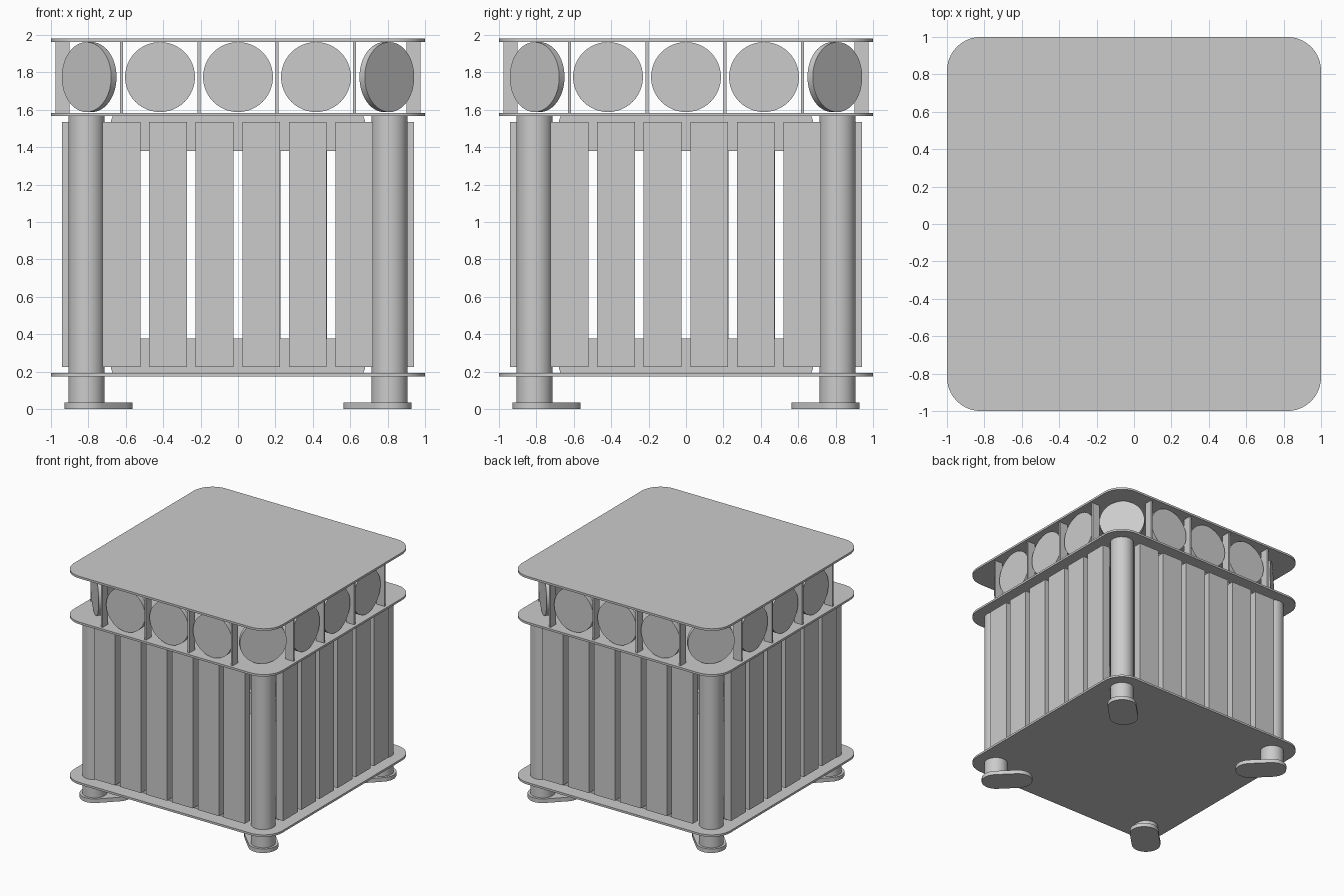
import bpy, bmesh, math
from mathutils import Matrix, Vector

cube = bpy.data.objects.get("Cube")
if cube:
    bpy.data.objects.remove(cube, do_unlink=True)

grey = bpy.data.materials.new("light grey")
grey.use_nodes = True
grey.diffuse_color = (0.6, 0.6, 0.6, 1)
grey.node_tree.nodes["Principled BSDF"].inputs["Base Color"].default_value = (0.6, 0.6, 0.6, 1)


def finish(name, bm, smooth=False):
    bmesh.ops.recalc_face_normals(bm, faces=bm.faces)
    mesh = bpy.data.meshes.new(name)
    bm.to_mesh(mesh)
    bm.free()
    mesh.materials.append(grey)
    ob = bpy.data.objects.new(name, mesh)
    bpy.context.collection.objects.link(ob)
    if smooth:
        bpy.ops.object.select_all(action='DESELECT')
        ob.select_set(True)
        bpy.context.view_layer.objects.active = ob
        bpy.ops.object.shade_smooth_by_angle(angle=math.radians(35))
    return ob


def prism(name, outline, depth, matrix, smooth=False):
    """Extrude a flat outline along local z, then place it."""
    bm = bmesh.new()
    face = bm.faces.new([bm.verts.new((x, y, 0)) for x, y in outline])
    out = bmesh.ops.extrude_face_region(bm, geom=[face])
    new = [v for v in out["geom"] if isinstance(v, bmesh.types.BMVert)]
    bmesh.ops.translate(bm, verts=new, vec=(0, 0, depth))
    bmesh.ops.transform(bm, matrix=matrix, verts=bm.verts)
    return finish(name, bm, smooth)


def box(name, lo, hi, turn):
    lo, hi = Vector(lo), Vector(hi)
    bm = bmesh.new()
    bmesh.ops.create_cube(bm, size=1)
    bmesh.ops.transform(bm, verts=bm.verts, matrix=turn @ Matrix.Translation((lo + hi) / 2)
                        @ Matrix.Diagonal((*(hi - lo), 1)))
    return finish(name, bm)


def arc(cx, cy, r, start, end, n):
    return [(cx + r * math.cos(math.radians(start + (end - start) * i / n)),
             cy + r * math.sin(math.radians(start + (end - start) * i / n)))
            for i in range(n + 1)]


circle = lambda r, n=48: arc(0, 0, r, 0, 360, n)[:-1]
shift = Matrix.Translation
stand = Matrix.Rotation(math.pi / 2, 4, 'X')  # local z becomes -y

# Rounded square shelves
R = 0.18
rounded = []
for k, (sx, sy) in enumerate([(1, 1), (-1, 1), (-1, -1), (1, -1)]):
    rounded += arc(sx * (1 - R), sy * (1 - R), R, 90 * k, 90 * k + 90, 10)
for name, z in (("bottom_plate", 0.175), ("middle_plate", 1.566), ("top_plate", 1.963)):
    prism(name, rounded, 0.018, shift((0, 0, z)), True)

# Foot outline: a stadium lying along local x
foot = arc(0.065 * math.sqrt(2), 0, 0.118, -90, 90, 14) \
    + arc(-0.065 * math.sqrt(2), 0, 0.118, 90, 270, 14)
# Rail outline with clipped upper corners
rail = [(-0.68, 0), (0.68, 0), (0.68, 0.16), (0.668, 0.19), (-0.668, 0.19), (-0.68, 0.16)]

for k, side in enumerate(("front", "left", "back", "right")):
    turn = Matrix.Rotation(k * math.pi / 2, 4, 'Z')
    diagonal = turn @ Matrix.Rotation(math.pi / 4, 4, 'Z')

    # Corner post, foot and angled disc
    prism(f"post_{k}", circle(0.097, 24), 1.55, turn @ shift((0.81, -0.81, 0.02)), True)
    prism(f"foot_{k}", foot, 0.035,
          turn @ shift((0.745, -0.745, 0)) @ Matrix.Rotation(-math.pi / 4, 4, 'Z'), True)
    prism(f"corner_disc_{k}", circle(0.187), 0.04,
          diagonal @ shift((0, -0.81 * math.sqrt(2) + 0.04, 1.775)) @ stand, True)

    # Vertical slats
    for i in range(6):
        x = -0.623 + 0.249 * i
        box(f"{side}_slat_{i}", (x - 0.101, -0.94, 0.225), (x + 0.101, -0.87, 1.535), turn)

    # Inner rails holding the slats
    prism(f"{side}_upper_rail", rail, 0.05, turn @ shift((0, -0.82, 1.38)) @ stand)
    prism(f"{side}_lower_rail", rail, 0.05,
          turn @ shift((0, -0.82, 0.378)) @ stand @ Matrix.Rotation(math.pi, 4, 'Z'))

    # Discs and dividers of the upper band
    for i in (-1, 0, 1):
        prism(f"{side}_disc_{i + 1}", circle(0.187), 0.04,
              turn @ shift((0.417 * i, -0.905, 1.775)) @ stand, True)
    for i in range(4):
        x = -0.624 + 0.416 * i
        box(f"{side}_divider_{i}", (x - 0.008, -0.975, 1.583), (x + 0.008, -0.9, 1.964), turn)
